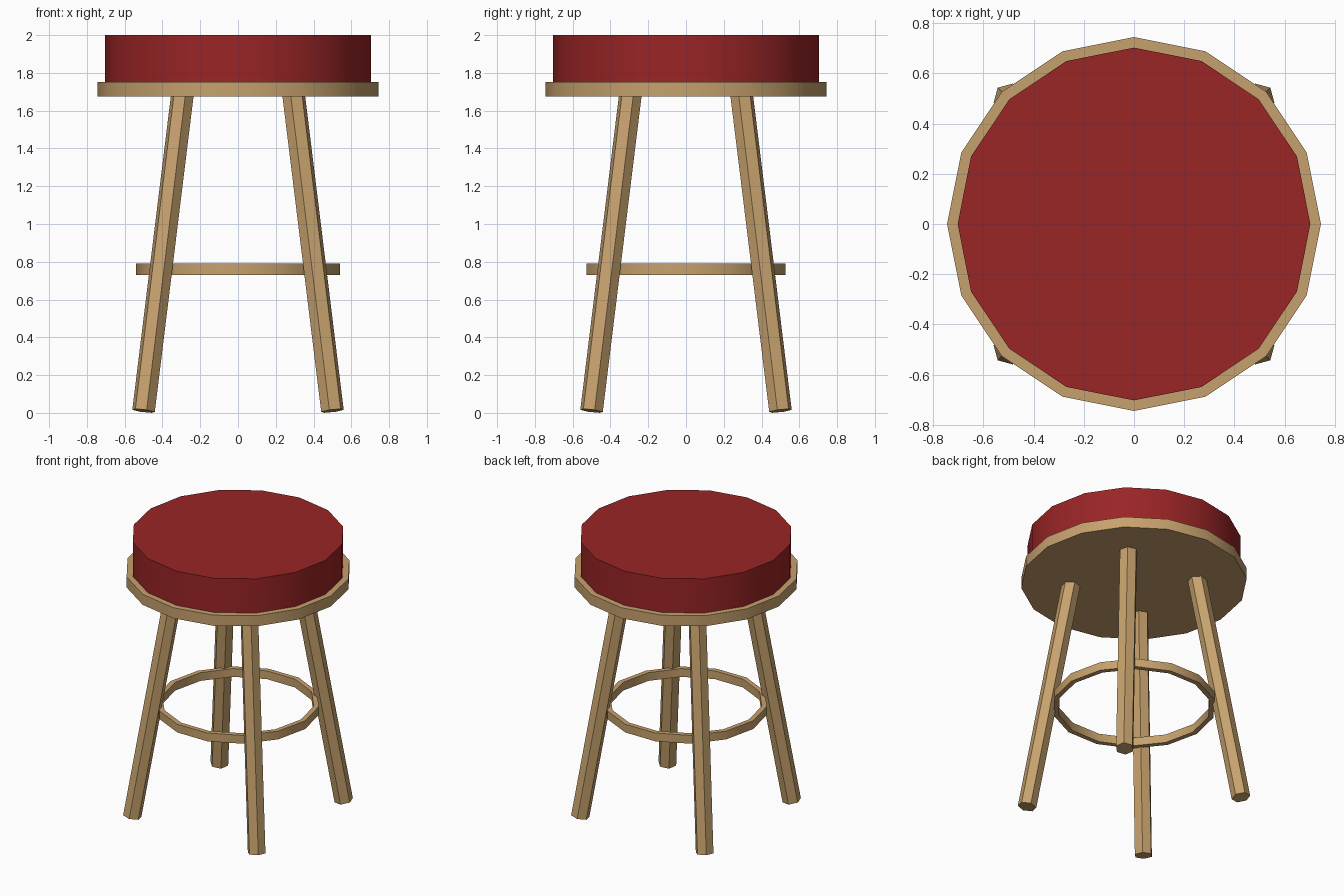
import bpy, bmesh, math
from mathutils import Vector

cube = bpy.data.objects.get("Cube")
if cube:
    bpy.data.objects.remove(cube, do_unlink=True)


def make_material(name, colour):
    mat = bpy.data.materials.new(name)
    mat.use_nodes = True
    mat.diffuse_color = (*colour, 1)
    mat.node_tree.nodes["Principled BSDF"].inputs["Base Color"].default_value = (*colour, 1)
    return mat


wood = make_material("tan wood", (0.565, 0.356, 0.153))
leather = make_material("red leather", (0.319, 0.018, 0.019))


def finish(obj, name, mat):
    obj.name = name
    obj.data.materials.append(mat)
    bpy.ops.object.select_all(action="DESELECT")
    obj.select_set(True)
    bpy.context.view_layer.objects.active = obj
    bpy.ops.object.shade_smooth_by_angle(angle=math.radians(30))


def disc(name, radius, bottom, top, mat):
    bpy.ops.mesh.primitive_cylinder_add(vertices=16, radius=radius, depth=top - bottom,
                                        location=(0, 0, (top + bottom) / 2))
    finish(bpy.context.object, name, mat)


def ring(name, sides, inner, outer, bottom, top, mat):
    # Rectangular section swept round the vertical axis
    bm = bmesh.new()
    section = ((inner, bottom), (outer, bottom), (outer, top), (inner, top))
    loops = []
    for i in range(sides):
        a = math.tau * i / sides
        loops.append([bm.verts.new((r * math.cos(a), r * math.sin(a), z)) for r, z in section])
    for i, loop in enumerate(loops):
        after = loops[(i + 1) % sides]
        for j in range(4):
            k = (j + 1) % 4
            bm.faces.new((loop[j], after[j], after[k], loop[k]))
    bmesh.ops.recalc_face_normals(bm, faces=bm.faces)
    mesh = bpy.data.meshes.new(name)
    bm.to_mesh(mesh)
    bm.free()
    obj = bpy.data.objects.new(name, mesh)
    bpy.context.collection.objects.link(obj)
    finish(obj, name, mat)


def leg(name, sx, sy, mat):
    # Splayed hexagonal leg with one edge facing outwards
    foot = Vector((0.5 * sx, 0.5 * sy, 0.011))
    head = Vector((0.295 * sx, 0.295 * sy, 1.68))
    axis = head - foot
    outward = Vector((sx, sy, 0))
    z = axis.normalized()
    x = (outward - z * outward.dot(z)).normalized()
    y = z.cross(x)
    bm = bmesh.new()
    ends = []
    for centre in (foot, head):
        angles = [math.tau * i / 6 for i in range(6)]
        ends.append([bm.verts.new(centre + 0.062 * (x * math.cos(a) + y * math.sin(a)))
                     for a in angles])
    low, high = ends
    bm.faces.new(low[::-1])
    bm.faces.new(high)
    for i in range(6):
        j = (i + 1) % 6
        bm.faces.new((low[i], low[j], high[j], high[i]))
    mesh = bpy.data.meshes.new(name)
    bm.to_mesh(mesh)
    bm.free()
    obj = bpy.data.objects.new(name, mesh)
    bpy.context.collection.objects.link(obj)
    finish(obj, name, mat)


# Seat
disc("seat_cushion", 0.703, 1.75, 2.0, leather)
disc("seat_base", 0.745, 1.675, 1.752, wood)

# Foot rest
ring("foot_ring", 14, 0.505, 0.54, 0.73, 0.79, wood)

# Legs
for side, sx in (("left", 1), ("right", -1)):
    for end, sy in (("front", -1), ("back", 1)):
        leg(f"{end}_{side}_leg", sx, sy, wood)
